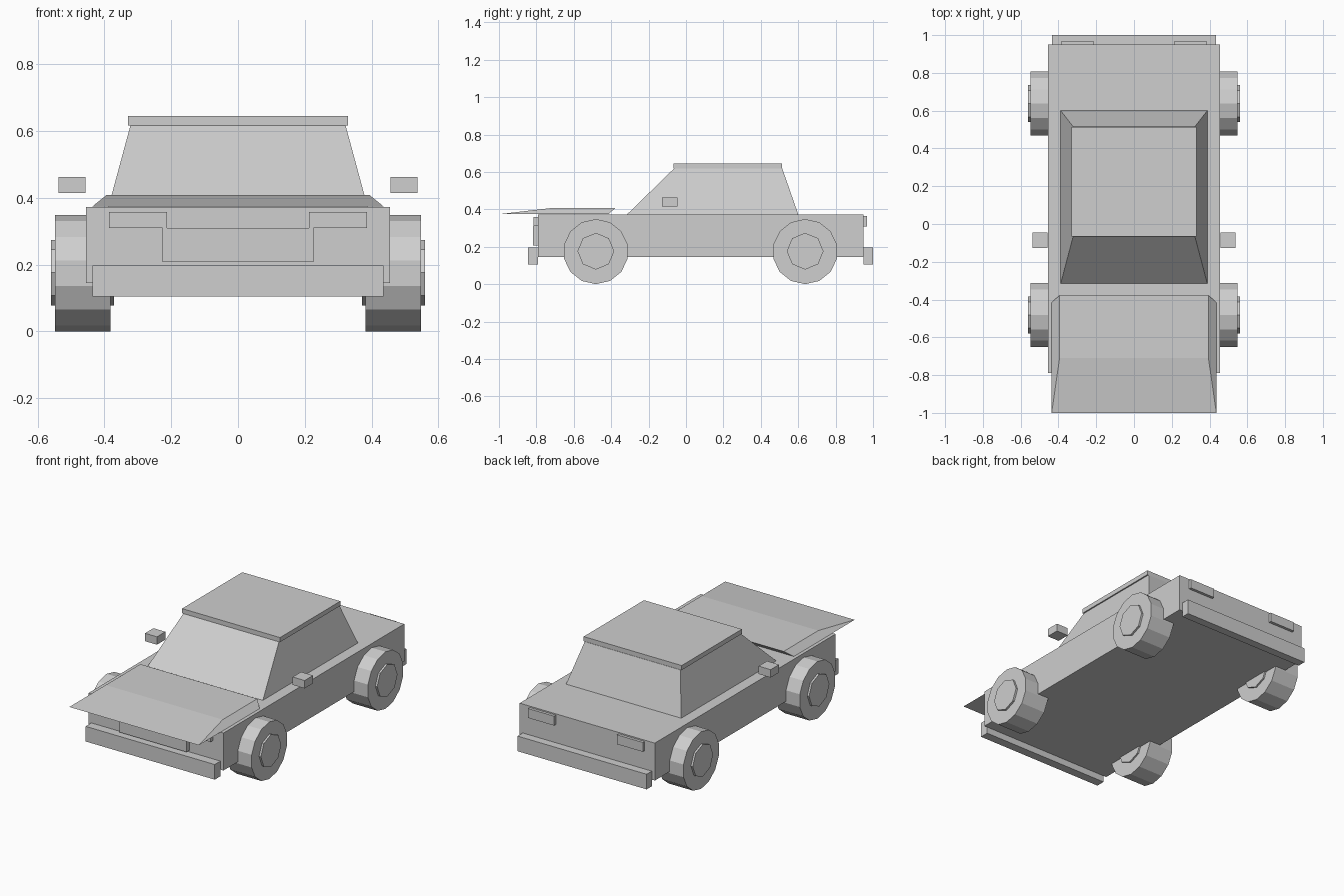
import bpy
import math

cube = bpy.data.objects.get("Cube")
if cube:
    bpy.data.objects.remove(cube, do_unlink=True)

grey = bpy.data.materials.new("plain_grey")
grey.use_nodes = True
grey.diffuse_color = (0.62, 0.62, 0.62, 1)
grey.node_tree.nodes["Principled BSDF"].inputs["Base Color"].default_value = grey.diffuse_color


def loft(name, bottom, top):
    """Closed block between two rectangles, each (x0, x1, y0, y1, z)."""
    verts = []
    for x0, x1, y0, y1, z in (bottom, top):
        verts += [(x0, y0, z), (x1, y0, z), (x1, y1, z), (x0, y1, z)]
    faces = [(3, 2, 1, 0), (4, 5, 6, 7)]
    faces += [(i, (i + 1) % 4, (i + 1) % 4 + 4, i + 4) for i in range(4)]
    mesh = bpy.data.meshes.new(name)
    mesh.from_pydata(verts, [], faces)
    mesh.materials.append(grey)
    obj = bpy.data.objects.new(name, mesh)
    bpy.context.collection.objects.link(obj)
    return obj


def box(name, x0, x1, y0, y1, z0, z1):
    return loft(name, (x0, x1, y0, y1, z0), (x0, x1, y0, y1, z1))


def disc(name, sides, radius, x0, x1, y, z):
    """Cylinder along x with one corner pointing straight up."""
    bpy.ops.mesh.primitive_cylinder_add(
        vertices=sides, radius=radius, depth=abs(x1 - x0),
        location=((x0 + x1) / 2, y, z), rotation=(0, math.pi / 2, 0))
    obj = bpy.context.object
    # turn the ring so that a corner lies on the vertical axis
    for v in obj.data.vertices:
        v.co.x, v.co.y = v.co.y, -v.co.x
    obj.name = name
    obj.data.materials.append(grey)


# Body, cabin and roof
box("body", -0.455, 0.455, -0.79, 0.95, 0.145, 0.373)
loft("cabin", (-0.388, 0.388, -0.315, 0.6, 0.373), (-0.322, 0.322, -0.065, 0.515, 0.617))
box("roof", -0.33, 0.33, -0.067, 0.513, 0.617, 0.645)

# Raised hood reaching past the nose
loft("hood", (-0.436, 0.436, -1.0, -0.415, 0.374), (-0.394, 0.394, -0.71, -0.377, 0.408))

# Bumpers and grille
box("front_bumper", -0.435, 0.435, -0.845, -0.79, 0.105, 0.197)
box("rear_bumper", -0.435, 0.435, 0.95, 1.0, 0.105, 0.197)
box("grille", -0.226, 0.226, -0.818, -0.79, 0.207, 0.31)

# Paired parts
for side, s in (("left", 1), ("right", -1)):
    def paired(name, x0, x1, *rest):
        box(f"{side}_{name}", *sorted((s * x0, s * x1)), *rest)

    paired("headlight", 0.212, 0.386, -0.816, -0.79, 0.31, 0.358)
    paired("tail_light", 0.212, 0.386, 0.95, 0.967, 0.308, 0.365)
    paired("mirror", 0.457, 0.538, -0.127, -0.046, 0.414, 0.462)
    for end, y in (("front", -0.482), ("rear", 0.637)):
        disc(f"{end}_{side}_wheel", 14, 0.174, s * 0.382, s * 0.548, y, 0.174)
        disc(f"{end}_{side}_hub", 8, 0.098, s * 0.372, s * 0.56, y, 0.176)
